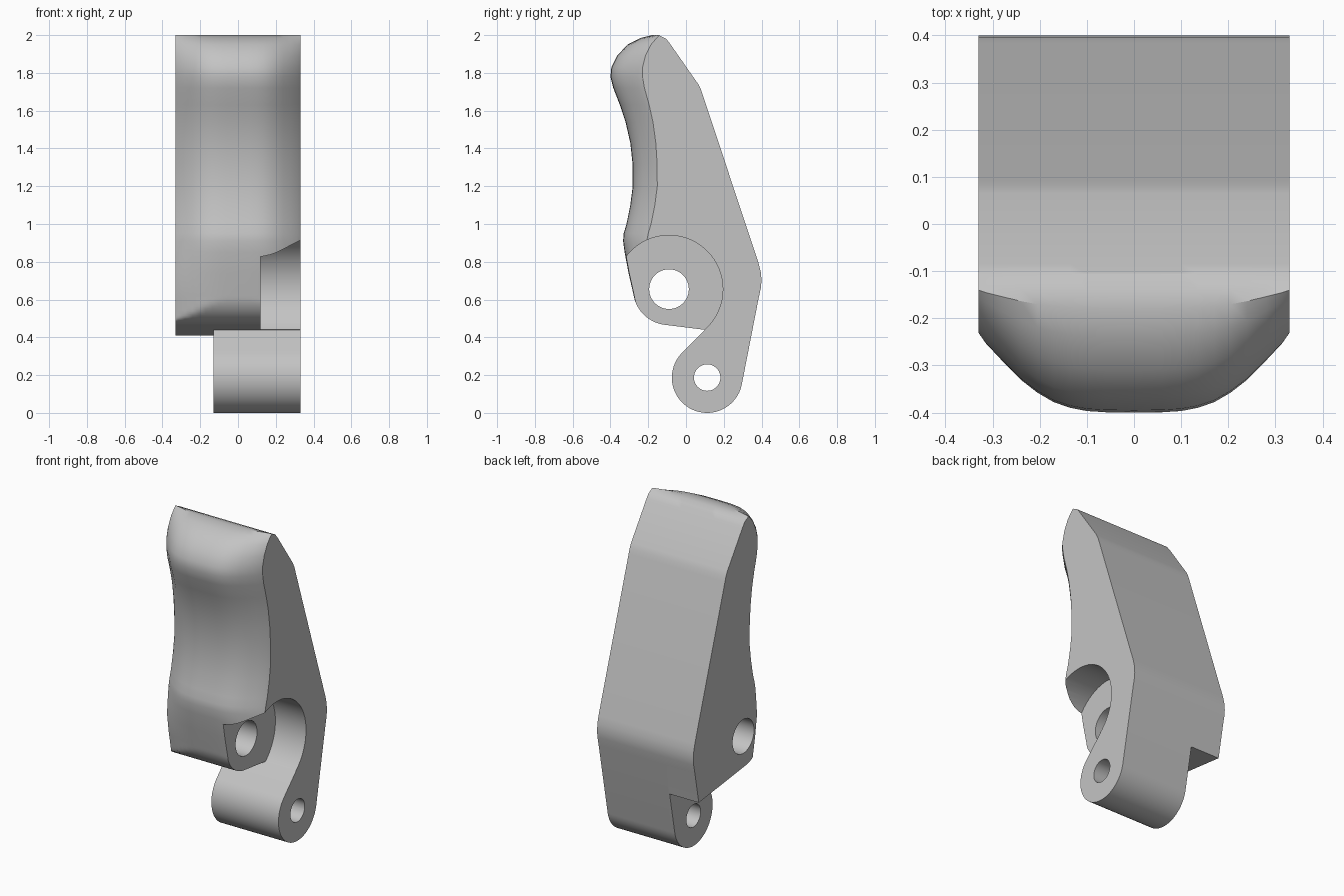
import bpy, bmesh, math

if "Cube" in bpy.data.objects:
    bpy.data.objects.remove(bpy.data.objects["Cube"])

HALF = 0.33
KNUCKLE, KNUCKLE_R = (-0.09, 0.655), 0.19
TAB, TAB_R = (0.112, 0.187), 0.187

grey = bpy.data.materials.new("light grey")
grey.use_nodes = True
grey.diffuse_color = (0.55, 0.55, 0.55, 1)
grey.node_tree.nodes["Principled BSDF"].inputs["Base Color"].default_value = (0.55, 0.55, 0.55, 1)


def arc(center, radius, start, end, steps):
    """Points on an arc in the side plane, angles in degrees."""
    angles = [math.radians(start + (end - start) * i / steps) for i in range(steps + 1)]
    return [(center[0] + radius * math.cos(a), center[1] + radius * math.sin(a)) for a in angles]


def loft(name, sections):
    """Solid skin through side sections given as (x, [(y, z), ...])."""
    bm = bmesh.new()
    rings = [[bm.verts.new((x, y, z)) for y, z in pts] for x, pts in sections]
    n = len(rings[0])
    for a, b in zip(rings, rings[1:]):
        for i in range(n):
            j = (i + 1) % n
            bm.faces.new((a[i], a[j], b[j], b[i]))
    bm.faces.new(rings[0])
    bm.faces.new(rings[-1])
    bmesh.ops.recalc_face_normals(bm, faces=bm.faces)
    mesh = bpy.data.meshes.new(name)
    bm.to_mesh(mesh)
    bm.free()
    mesh.materials.append(grey)
    obj = bpy.data.objects.new(name, mesh)
    bpy.context.collection.objects.link(obj)
    return obj


def cut(target, name, points, x0, x1):
    """Subtract a prism running along x, then remove the cutter."""
    cutter = loft(name, [(x0, points), (x1, points)])
    cutter.hide_render = True
    mod = target.modifiers.new(name, "BOOLEAN")
    mod.operation = "DIFFERENCE"
    mod.solver = "EXACT"
    mod.object = cutter
    bpy.context.view_layer.objects.active = target
    bpy.ops.object.modifier_apply(modifier=name)
    bpy.data.objects.remove(cutter)


# Front edge from the top down: y, z, and how far the side corners fall back
front = [(-0.14, 1.995, 0.005), (-0.18, 2.0, 0.04), (-0.24, 1.985, 0.085),
         (-0.31, 1.95, 0.125), (-0.365, 1.89, 0.15), (-0.395, 1.83, 0.165),
         (-0.4, 1.78, 0.17), (-0.385, 1.72, 0.165), (-0.35, 1.63, 0.155),
         (-0.32, 1.54, 0.145), (-0.295, 1.43, 0.135), (-0.283, 1.32, 0.13),
         (-0.282, 1.2, 0.13), (-0.295, 1.1, 0.13), (-0.315, 1.0, 0.13),
         (-0.33, 0.95, 0.13), (-0.333, 0.91, 0.125), (-0.325, 0.85, 0.11),
         (-0.304, 0.74, 0.08)]
knuckle = arc(KNUCKLE, KNUCKLE_R, 190, 263, 16)
rear = ([(0.1, 0.44)] + arc(TAB, TAB_R, 136, 348, 32)
        + [(0.385, 0.61), (0.396, 0.66), (0.4, 0.7), (0.396, 0.745), (0.385, 0.79),
           (0.09, 1.68), (0.08, 1.71), (0.065, 1.74), (-0.085, 1.955), (-0.105, 1.98)])

# Roundness of the front across the width: x and share of the fall-back
half_round = [(0, 0), (0.06, 0.005), (0.1, 0.02), (0.135, 0.06), (0.17, 0.13),
              (0.205, 0.25), (0.24, 0.41), (0.28, 0.65), (0.315, 0.87), (HALF, 1.0)]
columns = [(-x, f) for x, f in reversed(half_round[1:])] + half_round


def section(fall):
    pts = [(y + k * fall, z) for y, z, k in front]
    for y, z in knuckle:
        slope_y = -0.277 - 0.19 * (z - 0.62)
        pts.append((max(y, slope_y + 0.07 * fall), z))
    return pts + rear


lever = loft("lever_body", [(x, section(f)) for x, f in columns])

# Round recess beside the knuckle, step beside the tab, and both pin holes
cut(lever, "knuckle_recess", arc(KNUCKLE, 0.285, 0, 354.375, 63), 0.12, 0.5)
cut(lever, "tab_step", [(0.1, 0.44), (0.6, 0.38), (0.6, -0.1), (-0.2, -0.1), (-0.2, 0.3)], -0.5, -0.13)
cut(lever, "knuckle_hole", arc(KNUCKLE, 0.105, 0, 352.5, 47), -0.5, 0.5)
cut(lever, "tab_hole", arc(TAB, 0.07, 0, 352.5, 47), -0.5, 0.5)

bpy.ops.object.select_all(action="DESELECT")
lever.select_set(True)
bpy.context.view_layer.objects.active = lever
bpy.ops.object.shade_smooth_by_angle(angle=math.radians(28))
